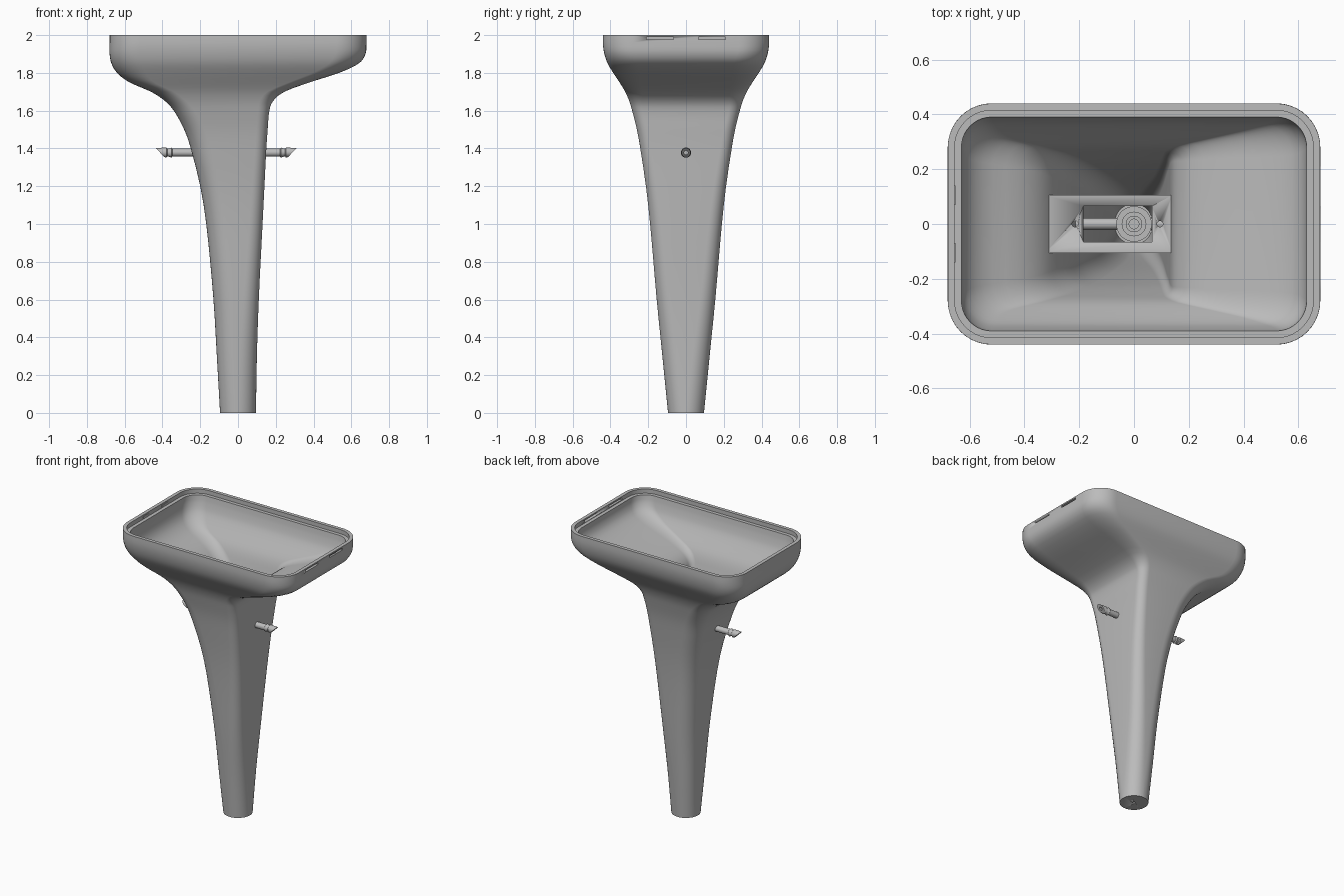
import bpy, bmesh, math
from mathutils import Vector, Matrix

cube = bpy.data.objects.get("Cube")
if cube:
    bpy.data.objects.remove(cube)

grey = bpy.data.materials.new("plain grey")
grey.use_nodes = True
COLOR = (0.5, 0.5, 0.5, 1)
grey.diffuse_color = COLOR
grey.node_tree.nodes["Principled BSDF"].inputs["Base Color"].default_value = COLOR


def finish(bm, name, angle=35):
    bmesh.ops.recalc_face_normals(bm, faces=bm.faces)
    mesh = bpy.data.meshes.new(name)
    bm.to_mesh(mesh)
    bm.free()
    obj = bpy.data.objects.new(name, mesh)
    bpy.context.collection.objects.link(obj)
    mesh.materials.append(grey)
    bpy.ops.object.select_all(action='DESELECT')
    obj.select_set(True)
    bpy.context.view_layer.objects.active = obj
    bpy.ops.object.shade_smooth_by_angle(angle=math.radians(angle))
    return obj


def bridge(bm, rings):
    for a, b in zip(rings, rings[1:]):
        n = len(a)
        for i in range(n):
            j = (i + 1) % n
            bm.faces.new((a[i], a[j], b[j], b[i]))


def box(name, lo, hi):
    bm = bmesh.new()
    lo, hi = Vector(lo), Vector(hi)
    bmesh.ops.create_cube(bm, size=1)
    for v in bm.verts:
        v.co = (lo + hi) / 2 + v.co * (hi - lo)
    return finish(bm, name)


def cylinder(name, center, radius, depth):
    bm = bmesh.new()
    bmesh.ops.create_cone(bm, cap_ends=True, segments=24, radius1=radius, radius2=radius,
                          depth=depth, matrix=Matrix.Translation(center))
    return finish(bm, name)


def cut(target, cutters):
    for c in cutters:
        mod = target.modifiers.new("cut", 'BOOLEAN')
        mod.operation, mod.solver, mod.object = 'DIFFERENCE', 'EXACT', c
        bpy.context.view_layer.objects.active = target
        bpy.ops.object.modifier_apply(modifier=mod.name)
        bpy.data.objects.remove(c)


# Body sections: height, right edge, left edge, half depth, right and left corner radius
SECTIONS = [
    (0, -.095, .095, .095, .095, .095),
    (.3, -.112, .1, .125, .1, .09),
    (.6, -.13, .11, .155, .11, .08),
    (1, -.168, .13, .19, .11, .07),
    (1.2, -.2, .14, .212, .11, .065),
    (1.4, -.25, .15, .242, .11, .06),
    (1.5, -.285, .157, .26, .11, .06),
    (1.6, -.34, .166, .285, .11, .06),
    (1.65, -.385, .185, .3, .11, .07),
    (1.7, -.46, .245, .322, .12, .09),
    (1.75, -.575, .38, .352, .13, .11),
    (1.8, -.64, .535, .385, .15, .14),
    (1.85, -.67, .64, .415, .16, .16),
    (1.9, -.68, .675, .432, .16, .16),
    (1.95, -.68, .68, .44, .16, .16),
    (2, -.68, .68, .44, .16, .16)]


def section(z):
    """Smoothly blended section at a height."""
    k = next((i for i in range(len(SECTIONS) - 1) if z <= SECTIONS[i + 1][0]), len(SECTIONS) - 2)
    a, b = SECTIONS[k], SECTIONS[k + 1]
    before, after = SECTIONS[max(k - 1, 0)], SECTIONS[min(k + 2, len(SECTIONS) - 1)]
    h = b[0] - a[0]
    t = (z - a[0]) / h
    out = []
    for c in range(1, 6):
        m0 = (b[c] - before[c]) / (b[0] - before[0]) * h
        m1 = (after[c] - a[c]) / (after[0] - a[0]) * h
        d = b[c] - a[c]
        out.append(a[c] + t * m0 + t * t * (3 * d - 2 * m0 - m1) + t ** 3 * (m0 + m1 - 2 * d))
    return out


def ring(bm, z, inset=0, source=None, steps=10):
    """Rounded rectangle ring of the body."""
    x0, x1, y, r0, r1 = section(z if source is None else source)
    x0, x1, y = x0 + inset, x1 - inset, y - inset
    r0, r1 = max(r0 - inset, .02), max(r1 - inset, .02)
    corners = [(x1, y, r1, 1, 1), (x0, y, r0, -1, 1), (x0, -y, r0, -1, -1), (x1, -y, r1, 1, -1)]
    verts = []
    for q, (cx, cy, r, sx, sy) in enumerate(corners):
        r = min(r, y * .999)
        for i in range(steps + 1):
            a = math.pi / 2 * (q + i / steps)
            verts.append(bm.verts.new((cx - sx * r + r * math.cos(a), cy - sy * r + r * math.sin(a), z)))
    return verts


# Hollow body: outer skin, stepped rim, inner skin
heights = [i * .1 for i in range(14)] + [1.4 + i * .02 for i in range(31)]
bm = bmesh.new()
rings = [ring(bm, min(z, 2)) for z in heights]
rings += [ring(bm, 2, .025), ring(bm, 1.97, .025), ring(bm, 1.97, .05)]
for z in reversed([h for h in heights if .05 < h < 1.95]):
    wall = .03 + .02 * min(max((z - 1.65) / .25, 0), 1)
    rings.append(ring(bm, z, wall, z - .02))
bridge(bm, rings)
bm.faces.new(rings[0])
bm.faces.new(rings[-1])
body = finish(bm, "body_shell")

# Slots in the left end and a small hole under the foot
cutters = [box("slot_cutter", (.64, min(s * .065, s * .21), 1.976), (.7, max(s * .065, s * .21), 1.99))
           for s in (-1, 1)]
cutters.append(cylinder("foot_hole_cutter", (0, 0, 0), .01, .3))
cut(body, cutters)

# Catches inside the right end of the rim
for side, s in (("front", -1), ("back", 1)):
    box(side + "_catch", (-.658, s * .105 - .035, 1.976), (-.651, s * .105 + .035, 1.99))

# Mounting plate across the neck
plate = box("mounting_plate", (-.325, -.105, 1.6), (.14, .105, 1.62))
cut(plate, [box("window_cutter", (-.185, -.065, 1.5), (.065, .065, 1.7)),
            cylinder("screw_cutter", (-.215, 0, 1.6), .011, .2),
            cylinder("screw_cutter", (.095, 0, 1.6), .011, .2)])


def tube(name, profile, place, shear=0, segments=32):
    """Closed profile of (radius, height, slant) turned around an axis."""
    bm = bmesh.new()
    loops = []
    for r, h, slant in profile:
        loop = []
        for i in range(segments):
            a = math.tau * i / segments
            loop.append(bm.verts.new(place(r * math.cos(a), r * math.sin(a), h + slant * shear * r * math.sin(a))))
        loops.append(loop)
    bridge(bm, loops + loops[:1])
    return finish(bm, name)


# Cross pipe with barbed, slanted ends
half = [(.021, .24, 0), (.021, .285, 0), (.027, .29, 0), (.021, .305, 0),
        (.021, .312, 0), (.027, .317, 0), (.024, .35, 1), (.01, .35, 1)]
profile = [(r, -h, -s) for r, h, s in reversed(half)] + half
tube("cross_pipe", profile, lambda u, v, h: (h - .0625, u, 1.378 + v), shear=.95)

# Upright fitting with stepped collars
fitting = [(.018, 1.41), (.065, 1.41), (.065, 1.43), (.045, 1.43), (.045, 1.46),
           (.03, 1.46), (.03, 1.5), (.018, 1.5)]
tube("upright_fitting", [(r, h, 0) for r, h in fitting], lambda u, v, h: (u, v, h))
cylinder("fitting_core", (0, 0, 1.44), .019, .06)
